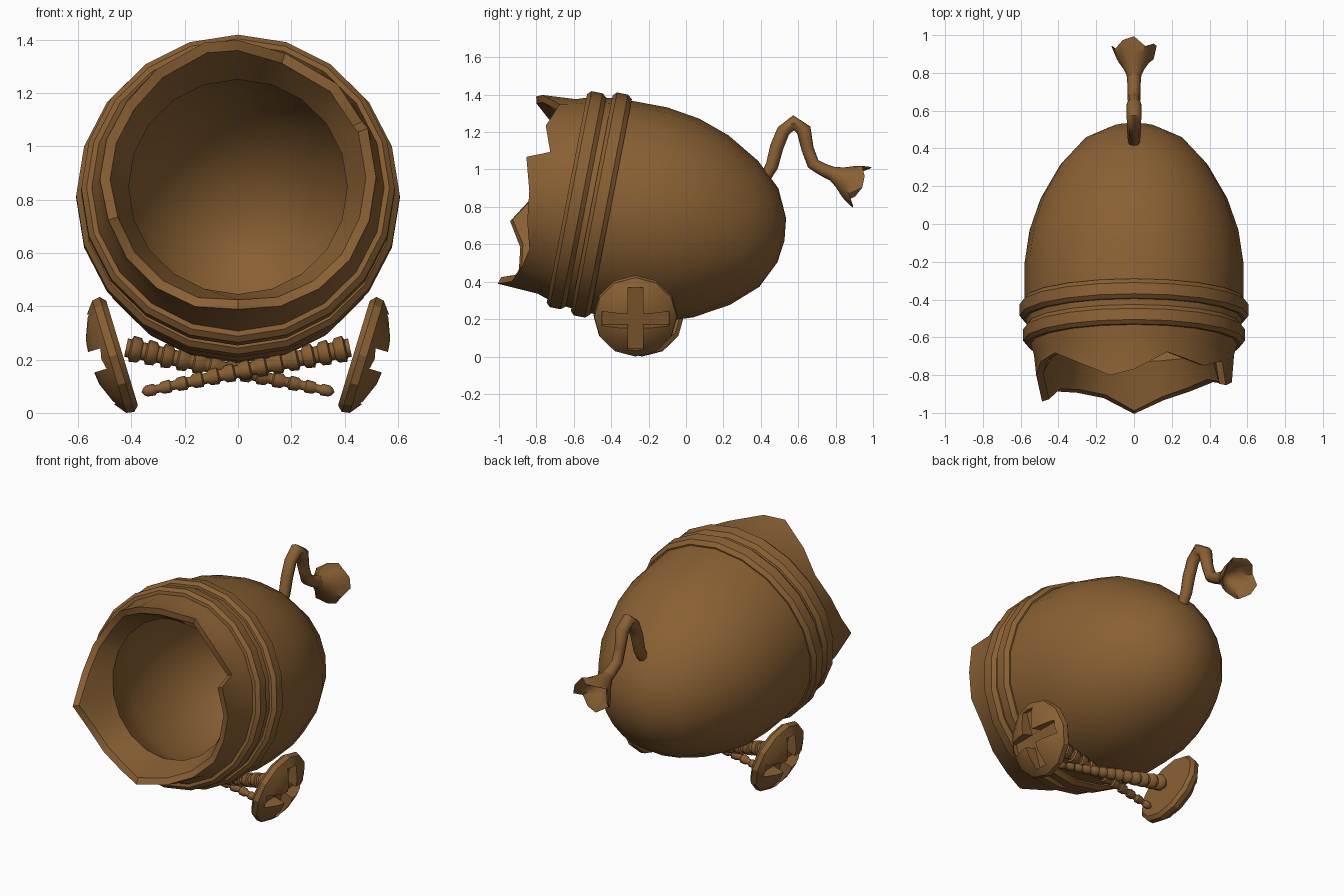
import bpy, bmesh, math
from mathutils import Vector, Matrix

cube = bpy.data.objects.get("Cube")
if cube:
    bpy.data.objects.remove(cube, do_unlink=True)

brown = bpy.data.materials.new("brown_clay")
colour = (0.25, 0.117, 0.033, 1)
brown.use_nodes = True
brown.diffuse_color = colour
bsdf = next(n for n in brown.node_tree.nodes if n.type == "BSDF_PRINCIPLED")
bsdf.inputs["Base Color"].default_value = colour
bsdf.inputs["Roughness"].default_value = 0.8


def frame(axis):
    axis = Vector(axis).normalized()
    up = Vector((0, 0, 1))
    up = (up - axis * up.dot(axis)).normalized()
    return axis, up, axis.cross(up)


def smooth(obj, angle):
    bpy.ops.object.select_all(action="DESELECT")
    obj.select_set(True)
    bpy.context.view_layer.objects.active = obj
    bpy.ops.object.shade_smooth_by_angle(angle=math.radians(angle))


def loft(name, rings, closed=False, angle=35):
    """Skin a list of point rings, capping open ends."""
    bm = bmesh.new()
    loops = [[bm.verts.new(p) for p in ring] for ring in rings]
    n = len(loops[0])
    pairs = list(zip(loops, loops[1:]))
    if closed:
        pairs.append((loops[-1], loops[0]))
    else:
        bm.faces.new(loops[0])
        bm.faces.new(loops[-1])
    for a, b in pairs:
        for i in range(n):
            j = (i + 1) % n
            bm.faces.new((a[i], a[j], b[j], b[i]))
    bmesh.ops.remove_doubles(bm, verts=bm.verts, dist=0.0005)
    bmesh.ops.recalc_face_normals(bm, faces=bm.faces)
    mesh = bpy.data.meshes.new(name)
    bm.to_mesh(mesh)
    bm.free()
    mesh.materials.append(brown)
    obj = bpy.data.objects.new(name, mesh)
    bpy.context.collection.objects.link(obj)
    smooth(obj, angle)
    return obj


def spin(name, profile, origin, axis, sides, jag=None, closed=False, angle=35):
    """Revolve (distance, radius) points; a third item marks a jagged ring."""
    a, up, side = frame(axis)
    rings = []
    for t, r, *ragged in profile:
        ring = []
        for i in range(sides):
            deg, dt = jag[i] if ragged else (360 * i / sides, 0)
            th = math.radians(deg)
            ring.append(Vector(origin) + a * (t + dt)
                        + (side * math.sin(th) + up * math.cos(th)) * r)
        rings.append(ring)
    return loft(name, rings, closed, angle)


# Hollow pot with a broken mouth, angles run clockwise from the top
centre, back = (0, -0.455, 0.81), (0, 0.98, -0.19)
broken = [(0, -.42), (20, -.32), (46, -.37), (64, -.32), (70, -.44),
          (90, -.39), (108, -.37), (126, -.33), (144, -.355), (162, -.39),
          (180, -.46), (198, -.38), (216, -.365), (234, -.38), (250, -.46),
          (270, -.35), (288, -.31), (306, -.29), (324, -.36), (346, -.45)]
shell = [(1.0, 0), (.985, .12), (.915, .268), (.78, .392), (.6, .495),
         (.43, .553), (.25, .58), (0, .578), (-.15, .56), (-.24, .53),
         (0, .518, 1), (.01, .48, 1),
         (-.2, .41), (-.1, .45), (.1, .51), (.4, .49), (.6, .43),
         (.78, .32), (.88, .2), (.93, .08), (.94, 0)]
spin("pot_body", shell, centre, back, 20, broken)

# Two raised hoops
for name, t, r in (("front_hoop", -.135, .588), ("rear_hoop", 0, .607)):
    section = [(-.05, -.06), (-.05, -.02), (-.03, 0), (.03, 0),
               (.055, -.02), (.055, -.06)]
    spin(name, [(t + dt, r + dr) for dt, dr in section],
         centre, back, 20, closed=True)


# Screw feet: domed slotted heads with tapering threaded shafts
def cut_slot(head, matrix, size):
    bm = bmesh.new()
    bmesh.ops.create_cube(bm, size=1, matrix=matrix @ Matrix.Diagonal((*size, 1)))
    mesh = bpy.data.meshes.new("slot_cutter")
    bm.to_mesh(mesh)
    bm.free()
    mesh.materials.append(brown)
    cutter = bpy.data.objects.new("slot_cutter", mesh)
    cutter.hide_render = True
    bpy.context.collection.objects.link(cutter)
    bpy.context.view_layer.objects.active = head
    mod = head.modifiers.new("slot", "BOOLEAN")
    mod.operation = "DIFFERENCE"
    mod.solver = "EXACT"
    mod.object = cutter
    # Cut before any smoothing modifier
    bpy.ops.object.modifier_move_to_index(modifier=mod.name, index=0)
    bpy.ops.object.modifier_apply(modifier=mod.name)
    bpy.data.objects.remove(cutter, do_unlink=True)


dome = [(0, 0), (0, .205), (.02, .225), (.05, .22), (.085, .175),
        (.115, .1), (.13, 0)]
for s, label, y in ((1, "left", -.27), (-1, "right", -.235)):
    axis = (s * .957, 0, -.29)
    origin = Vector((s * .435, y, .225))
    head = spin(label + "_screw_head", dome, origin, axis, 12)
    a, up, side = frame(axis)
    rot = Matrix((a, up, side)).transposed().to_4x4()
    place = Matrix.Translation(origin + a * .125) @ rot
    cut_slot(head, place, (.15, .35, .08))
    cut_slot(head, place, (.152, .08, .36))
    smooth(head, 25)

    thread, beads, length = [(0, 0)], 13, .79
    for i in range(beads):
        t = length * i / beads
        r = .05 - .03 * i / beads
        step = length / beads
        thread += [(t, r * .7), (t + step * .25, r * .7),
                   (t + step * .35, r), (t + step * .85, r * .93)]
    thread += [(length, .014), (length + .01, 0)]
    spin(label + "_screw_shaft", thread, (s * .42, y - .01, .245),
         (-s * .98, 0, -.21), 8, angle=50)

# Curled cord on the back
path = [(.42, .95, .03), (.46, 1.02, .034), (.485, 1.12, .036),
        (.52, 1.205, .036), (.575, 1.25, .04), (.63, 1.21, .04),
        (.65, 1.11, .033), (.68, 1.03, .034), (.73, 1.0, .034),
        (.8, .97, .04)]
rings = []
for i, (y, z, r) in enumerate(path):
    p, q = path[max(i - 1, 0)], path[min(i + 1, len(path) - 1)]
    along = Vector((0, q[0] - p[0], q[1] - p[1])).normalized()
    across = Vector((1, 0, 0))
    normal = across.cross(along)
    rings.append([Vector((0, y, z)) + r * (across * math.cos(k * math.pi / 4)
                                           + normal * math.sin(k * math.pi / 4))
                  for k in range(8)])
loft("cord", rings, angle=50)

# Frayed hollow tuft at the cord end
fray = [(i * 30, (.03, -.02, .015)[i % 3]) for i in range(12)]
tuft = [(0, 0), (0, .036), (.05, .058), (.1, .09), (.15, .12, 1),
        (.145, .108, 1), (.1, .075), (.05, .035), (.03, 0)]
spin("cord_tuft", tuft, (0, .78, .98), (0, .9, -.42), 12, fray, angle=40)
